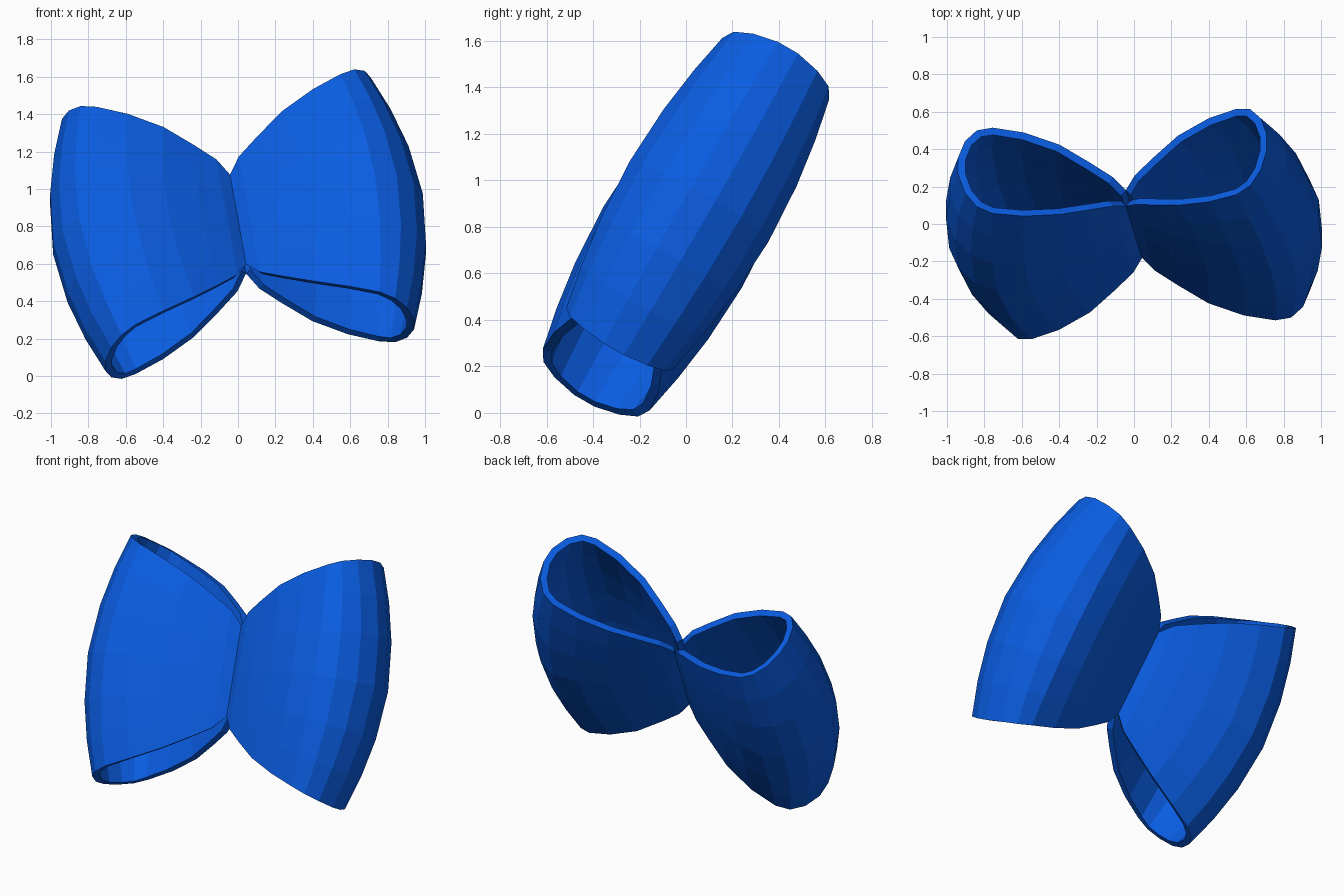
import bpy, bmesh, math
from mathutils import Matrix, Vector

if "Cube" in bpy.data.objects:
    bpy.data.objects.remove(bpy.data.objects["Cube"])

blue = bpy.data.materials.new("ribbon_blue")
blue.diffuse_color = (0.003, 0.108, 0.76, 1)
blue.use_nodes = True
blue.node_tree.nodes["Principled BSDF"].inputs["Base Color"].default_value = blue.diffuse_color

# Half outline of a loop from the pinch to the outer fold:
# (reach, depth) at mid-width, then (reach, depth, half width) at the rim
MIDDLE = [(0, .05), (.06, .10), (.2, .18), (.38, .265), (.57, .33), (.74, .345),
          (.86, .29), (.95, .19), (1.0, .06)]
RIM = [(0, .05, .28), (.06, .09, .36), (.17, .145, .435), (.32, .215, .53), (.5, .258, .615),
       (.66, .265, .68), (.74, .235, .715), (.80, .16, .74), (.835, .05, .758)]
ROWS = [-1, -.72, -.4, 0, .4, .72, 1]

# Tilted frame: reach, width and depth directions
tilt, roll = math.radians(30), math.radians(8.8)
up = Vector((0, math.sin(tilt), math.cos(tilt)))
side = Vector((1, 0, 0))
reach = side * math.cos(roll) + up * math.sin(roll)
width = up * math.cos(roll) - side * math.sin(roll)
depth = Vector((0, -math.cos(tilt), math.sin(tilt)))
frame = Matrix((reach, width, depth)).transposed().to_4x4()
frame.translation = (0, 0, .812)


def loop(name, sign):
    bm = bmesh.new()
    grid = []
    for v in ROWS:
        k = abs(v) ** 1.85
        half = [(m[0] + (r[0] - m[0]) * k, m[1] + (r[1] - m[1]) * k, v * r[2])
                for m, r in zip(MIDDLE, RIM)]
        ring = half + [(b, -d, u) for b, d, u in reversed(half)]
        grid.append([bm.verts.new((sign * b, u, d)) for b, d, u in ring])
    # Band of ribbon, wound so the faces point outward
    for a, b in zip(grid, grid[1:]):
        for i in range(len(a) - 1):
            quad = [a[i], a[i + 1], b[i + 1], b[i]]
            bm.faces.new(quad if sign > 0 else quad[::-1])
    bm.transform(frame)
    mesh = bpy.data.meshes.new(name)
    bm.to_mesh(mesh)
    bm.free()
    mesh.materials.append(blue)
    ob = bpy.data.objects.new(name, mesh)
    bpy.context.collection.objects.link(ob)
    # Ribbon thickness, grown inward
    thick = ob.modifiers.new("thickness", 'SOLIDIFY')
    thick.thickness = .042
    thick.offset = -1


loop("left_loop", -1)
loop("right_loop", 1)
